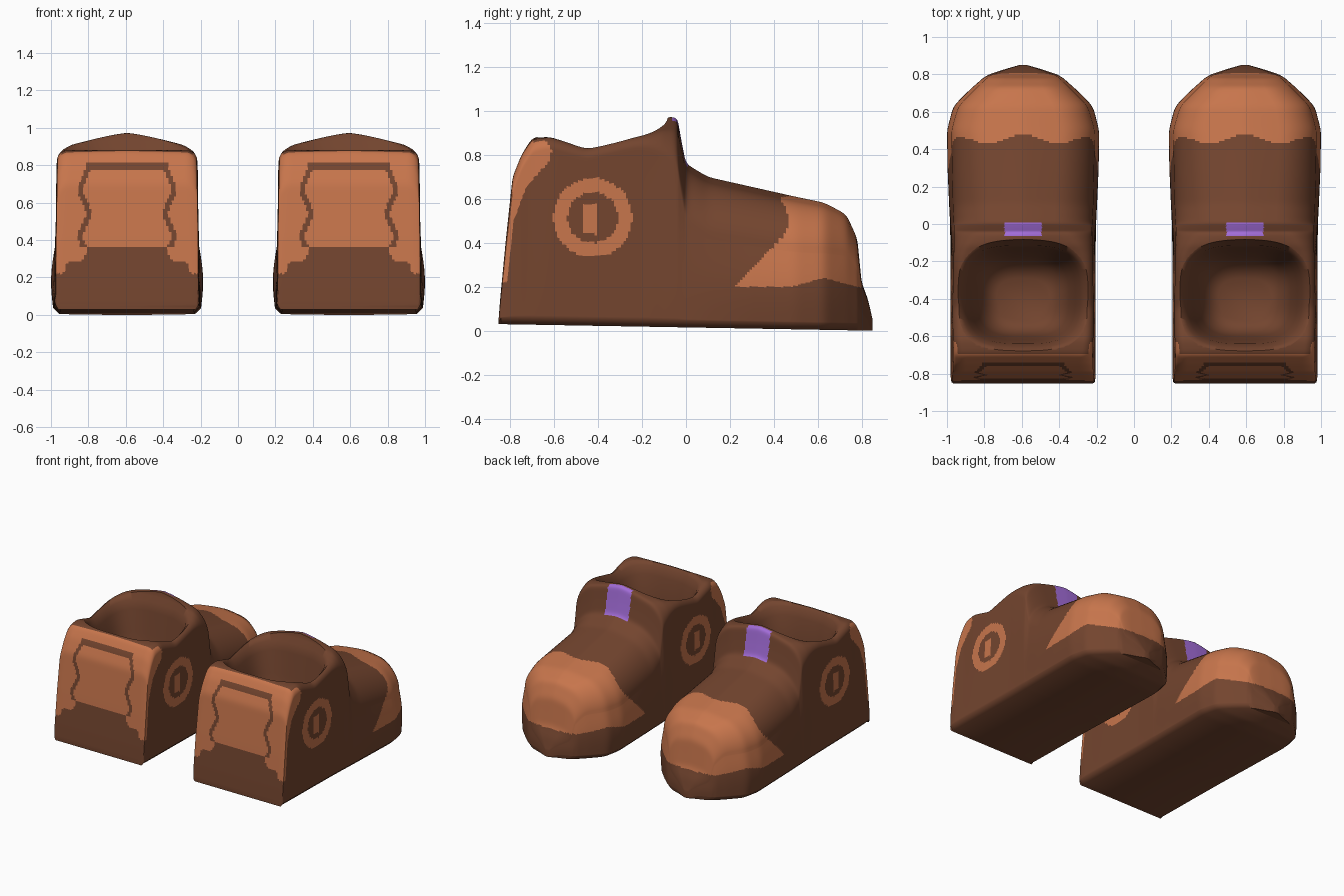
import bpy, bmesh, math

if "Cube" in bpy.data.objects:
    bpy.data.objects.remove(bpy.data.objects["Cube"])


def material(name, rgb):
    m = bpy.data.materials.new(name)
    m.diffuse_color = (*rgb, 1)
    m.use_nodes = True
    m.node_tree.nodes["Principled BSDF"].inputs["Base Color"].default_value = m.diffuse_color
    return m


BROWN = material("dark brown leather", (0.172, 0.059, 0.028))
TAN = material("light tan leather", (0.57, 0.178, 0.072))
PURPLE = material("purple tag", (0.36, 0.15, 0.68))


def interp(table, x):
    """Piecewise linear lookup in (x, value) pairs."""
    if x <= table[0][0]:
        return table[0][1]
    for (a, va), (b, vb) in zip(table, table[1:]):
        if x <= b:
            return va + (vb - va) * (x - a) / (b - a)
    return table[-1][1]


def loft(name, rings):
    bm = bmesh.new()
    rows = [[bm.verts.new(p) for p in ring] for ring in rings]
    n = len(rows[0])
    for a, b in zip(rows, rows[1:]):
        for i in range(n):
            j = (i + 1) % n
            bm.faces.new((a[i], a[j], b[j], b[i]))
    bm.faces.new(rows[0])
    bm.faces.new(rows[-1])
    bmesh.ops.recalc_face_normals(bm, faces=bm.faces)
    me = bpy.data.meshes.new(name)
    bm.to_mesh(me)
    bm.free()
    ob = bpy.data.objects.new(name, me)
    bpy.context.collection.objects.link(ob)
    return ob


# Shoe stations from heel to toe: y, top z, base half width, top half width, shoulder radius, crown
STATIONS = [
    (-0.853, 0.06, .372, .372, .02, 0), (-0.846, 0.15, .383, .381, .03, 0),
    (-0.82, .42, .387, .380, .05, 0), (-0.79, .70, .388, .376, .07, 0),
    (-0.75, .80, .388, .374, .07, 0), (-0.70, .88, .388, .372, .06, .01),
    (-0.62, .89, .388, .375, .05, .01), (-0.45, .83, .387, .378, .05, 0),
    (-0.20, .90, .387, .372, .05, .01), (-0.11, .97, .388, .370, .08, .08),
    (-0.04, .975, .390, .370, .14, .10), (-0.02, .86, .390, .370, .17, .09),
    (0.00, .76, .390, .372, .20, .08), (0.10, .70, .392, .377, .20, .08),
    (0.50, .61, .396, .385, .19, .06), (0.63, .583, .365, .348, .18, .05),
    (0.73, .53, .265, .248, .14, .045), (0.78, .42, .210, .195, .10, .04),
    (0.80, .22, .178, .165, .06, .02), (0.83, .14, .088, .082, .03, .01),
    (0.85, .05, .020, .015, .005, 0)]


def resample(count):
    """Even steps along the side silhouette, then a smoothing that is stronger on shoulder and crown."""
    dist = [0]
    for a, b in zip(STATIONS, STATIONS[1:]):
        dist.append(dist[-1] + math.hypot(b[0] - a[0], b[1] - a[1]))
    cols = []
    for c, passes in zip(zip(*STATIONS), (4, 4, 5, 5, 25, 12)):
        table = list(zip(dist, c))
        v = [interp(table, dist[-1] * i / (count - 1)) for i in range(count)]
        for _ in range(passes):
            v = [v[0]] + [sum(v[i - 1:i + 2]) / 3 for i in range(1, count - 1)] + [v[-1]]
        cols.append(v)
    return list(zip(*cols))


def section(y, top, w, wt, r, crown):
    """Closed cross-section: flat base, bulged sides, rounded shoulders, crowned top."""
    zb = .015 - .015 * y / .85
    h = top - zb
    r = min(r, h * .45, wt * .8)
    crown = min(crown, h * .2)
    e = min(.03, h * .2, w * .3)
    half = [(w - e, zb)]
    z0, z1 = zb + e, top - crown - r
    bulge = .016 * min(1, max(0, (y + .2) / .5)) * min(1, w / .3)
    for i in range(57):
        s = i / 56
        half.append((w + (wt - w) * s + bulge * math.sin(math.pi * s), z0 + (z1 - z0) * s))
    # the shoulder arc carries the outer part of the crown, so it runs on smoothly
    for i in range(1, 37):
        if i <= 12:
            a = math.pi / 2 * i / 12
            x, z = wt - r + r * math.cos(a), z1 + r * math.sin(a)
        else:
            x, z = (wt - r) * (37 - i) / 25, z1 + r
        u = x / wt
        half.append((x, z + crown * (1 - u ** 1.35)))
    return ([(x, y, z) for x, z in half] + [(0, y, top)]
            + [(-x, y, z) for x, z in reversed(half)])


HEEL_EDGE = [(.22, -.815), (.5, -.785), (.65, -.73), (.77, -.625), (.82, -.61), (.9, -.66)]
HEEL_LOW = [(.21, .36), (.23, .30), (.27, .28), (.32, .28), (.34, .22)]
TOE_EDGE = [(.2, .22), (.45, .46), (.52, .47), (.57, .43)]


def colour(c, n):
    """0 brown, 1 tan, 2 purple, from face centre and normal."""
    x, y, z = abs(c.x), c.y, c.z
    # tag on the tongue front
    if x < .1 and -.065 < y < .012 and z > .75:
        return 2
    # toe cap
    edge = interp(TOE_EDGE, z)
    if z > .53 and x < .36:
        edge = .455 + .025 * math.cos(x * 2 * math.pi / .38)
    if y > edge and z > .2 + .04 * max(0, 1 - abs(y - .63) / .15):
        return 1
    # heel panel with wavy stitched outline, stopping at the collar
    if y < interp(HEEL_EDGE, z) and z > interp(HEEL_LOW, x):
        if n.z > .75 and y > -.69:
            return 0
        wave = .228 + .02 * math.cos((z - .67) * 2 * math.pi / .25)
        side = abs(x - wave) < .014 and .36 < z < .80
        over = abs(z - .795) < .018 and x < .22
        return 0 if side or over else 1
    # plain round badge on each flank
    d = math.hypot(y + .425, z - .515)
    if abs(n.x) > .5 and (.115 < d < .18 or (abs(y + .44) < .03 and abs(z - .51) < .07)):
        return 1
    return 0


# Shoe body
shoe = loft("left_shoe", [section(*s) for s in resample(270)])
for m in (BROWN, TAN, PURPLE):
    shoe.data.materials.append(m)
for p in shoe.data.polygons:
    p.material_index = colour(p.center, p.normal)

# Foot opening: z, half width, back y, front y, how far the ring follows the collar height
OPENING = [(.30, .14, -.53, -.29, 0), (.34, .20, -.575, -.22, 0), (.46, .245, -.60, -.175, 0),
           (.64, .28, -.62, -.145, .2), (.76, .305, -.64, -.125, .8), (.81, .325, -.66, -.115, 1),
           (.84, .352, -.685, -.09, 1), (.92, .366, -.70, -.075, 1), (1.1, .37, -.705, -.07, 1)]
COLLAR = [(-.70, .05), (-.62, .05), (-.45, -.01), (-.2, .05), (-.08, .10)]


def opening_ring(z, hx, y0, y1, follow):
    ring = []
    for i in range(80):
        a = 2 * math.pi * i / 80
        c, s = math.cos(a), math.sin(a)
        x = hx * math.copysign(abs(c) ** .65, c)
        y = (y0 + y1) / 2 + (y1 - y0) / 2 * math.copysign(abs(s) ** .65, s)
        lift = sum(interp(COLLAR, y + k * .02) for k in range(-3, 4)) / 7
        ring.append((x, y, z + follow * lift))
    return ring


cutter = loft("foot_opening_cutter", [opening_ring(*o) for o in OPENING])
cutter.hide_render = True
cutter.data.materials.append(BROWN)
mod = shoe.modifiers.new("opening", "BOOLEAN")
mod.operation = "DIFFERENCE"
mod.solver = "EXACT"
mod.object = cutter
dg = bpy.context.evaluated_depsgraph_get()
mesh = bpy.data.meshes.new_from_object(shoe.evaluated_get(dg))
shoe.modifiers.clear()
shoe.data = mesh
bpy.data.objects.remove(cutter)
mesh.shade_smooth()
mesh.set_sharp_from_angle(angle=math.radians(60))

# The pair
shoe.location.x = -.593
right = bpy.data.objects.new("right_shoe", mesh)
right.location.x = .593
bpy.context.collection.objects.link(right)
